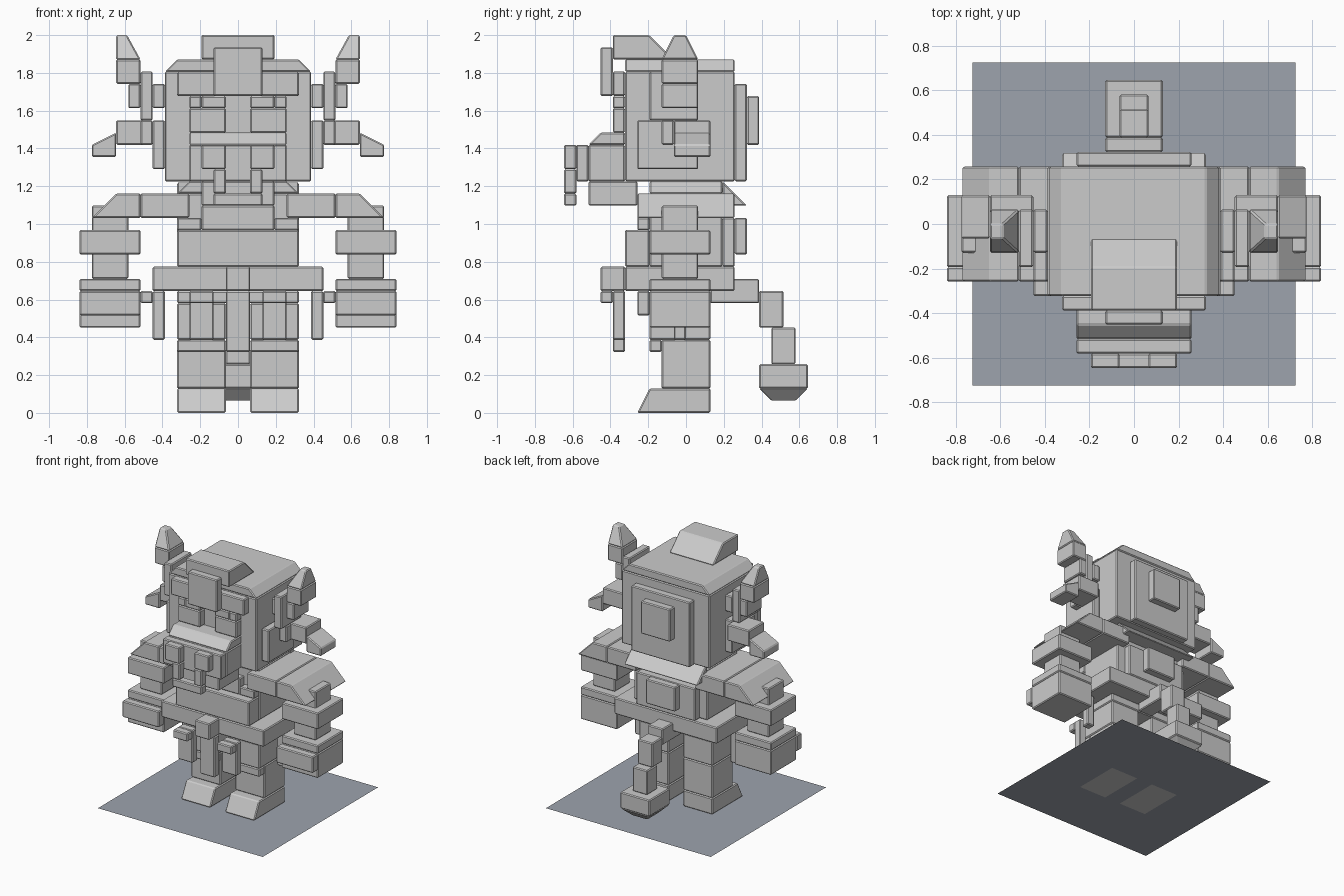
import bpy, bmesh

if "Cube" in bpy.data.objects:
    bpy.data.objects.remove(bpy.data.objects["Cube"])

U = 2 / 31  # one block of the modelling grid


def material(name, rgb):
    m = bpy.data.materials.new(name)
    m.diffuse_color = (*rgb, 1)
    m.use_nodes = True
    m.node_tree.nodes["Principled BSDF"].inputs["Base Color"].default_value = m.diffuse_color
    return m


GREY = material("clay_grey", (0.60, 0.60, 0.60))
SLATE = material("slate_blue_grey", (0.34, 0.37, 0.42))


def finish(name, bm, mat, bevel=0.007):
    bmesh.ops.recalc_face_normals(bm, faces=bm.faces)
    me = bpy.data.meshes.new(name)
    bm.to_mesh(me)
    bm.free()
    me.materials.append(mat)
    ob = bpy.data.objects.new(name, me)
    bpy.context.collection.objects.link(ob)
    if bevel:
        mod = ob.modifiers.new("edge_bevel", 'BEVEL')
        mod.width, mod.segments = bevel, 1
    return ob


def block(name, x, y, z, top_x=None, top_y=None):
    """Box in grid units; top_x / top_y give a narrower top."""
    tx, ty = top_x or x, top_y or y
    bm = bmesh.new()
    rings = []
    for (a, b), (c, d), h in ((x, y, z[0]), (tx, ty, z[1])):
        rings.append([bm.verts.new((px * U, py * U, h * U))
                      for px, py in ((a, c), (b, c), (b, d), (a, d))])
    bm.faces.new(rings[0][::-1])
    bm.faces.new(rings[1])
    for i in range(4):
        j = (i + 1) % 4
        bm.faces.new((rings[0][i], rings[0][j], rings[1][j], rings[1][i]))
    return finish(name, bm, GREY)


def prism(name, pts, span, axis):
    """Profile of (x or y, z) points extruded along the other axis."""
    bm = bmesh.new()
    ends = []
    for s in span:
        ends.append([bm.verts.new((s * U, p * U, h * U) if axis == 'X'
                                  else (p * U, s * U, h * U)) for p, h in pts])
    bm.faces.new(ends[0])
    bm.faces.new(ends[1][::-1])
    n = len(pts)
    for i in range(n):
        j = (i + 1) % n
        bm.faces.new((ends[0][i], ends[0][j], ends[1][j], ends[1][i]))
    return finish(name, bm, GREY)


def flip(r, s):
    return tuple(sorted((r[0] * s, r[1] * s)))


def pair(name, x, y, z, top_x=None, top_y=None):
    for side, s in (("left", -1), ("right", 1)):
        block(f"{side}_{name}", flip(x, s), y, z,
              flip(top_x, s) if top_x else None, top_y)


def pair_prism(name, pts, span, axis):
    for side, s in (("left", -1), ("right", 1)):
        if axis == 'X':
            prism(f"{side}_{name}", pts, flip(span, s), axis)
        else:
            prism(f"{side}_{name}", [(p * s, h) for p, h in pts], span, axis)


# ground plate
bm = bmesh.new()
bmesh.ops.create_grid(bm, x_segments=1, y_segments=1, size=0.725)
finish("ground_plate", bm, SLATE, 0)

# head
block("head", (-6, 6), (-5, 4), (19, 28))
block("head_roof", (-6, 6), (-5, 4), (28, 29), top_x=(-5, 5))
block("head_back_plate", (-4, 4), (4, 5), (19, 27))
block("head_back_pad", (-2, 2), (5, 6), (22, 26))
prism("hair_tuft", [(-6, 29), (-6, 31), (-3, 31), (-1, 29)], (-3, 3), 'X')
block("forehead_band", (-5, 5), (-6, -5), (26, 28))
block("forehead_plate", (-2, 2), (-7, -6), (26, 30))
pair("eyebrow_outer", (3, 4), (-6, -5), (25, 26))
pair("eyebrow_inner", (1, 3), (-6, -5), (25, 26))
pair("eye", (1, 4), (-6, -5), (23, 25))

# snout, jaw and nose ring
prism("snout_bridge", [(-8, 22), (-7, 23), (-5, 23), (-5, 22)], (-4, 4), 'X')
block("snout", (-4, 4), (-8, -5), (19, 22))
block("muzzle_plate", (-4, 4), (-9, -8), (19, 22))
pair("nostril", (1, 3), (-10, -9), (20, 22))
pair("ring_post", (1, 2), (-10, -9), (18, 20))
block("ring_bar", (-2, 2), (-10, -9), (17, 18))
block("jaw", (-3, 3), (-8, -4), (17, 19))

# horns and ears
pair("horn_root", (6, 7), (-2, 1), (25, 27))
pair("horn_collar", (7, 8), (-3, 1), (24, 28))
pair("horn_elbow", (8, 9), (-2, 1), (25, 27))
pair("horn", (8, 10), (-2, 1), (27, 29))
pair("horn_tip", (8, 10), (-2, 1), (29, 31), (9.1, 10), (-1, 0))
pair("cheek_plate", (6, 7), (-4, 1), (20, 24))
pair("ear", (7, 10), (-1, 2), (22, 24))
pair("ear_front", (7, 8), (-2, -1), (22, 24))
pair_prism("ear_tip", [(10, 21), (10, 23), (12, 22), (12, 21)], (-1, 2), 'Y')

# torso
block("neck", (-5, 5), (-3, 3), (18, 19), top_x=(-4, 4))
prism("back_collar_flap", [(3, 17), (3, 19), (5, 17)], (-5, 5), 'X')
block("torso", (-5, 5), (-3, 3), (12, 18))
block("chest_plate", (-3, 3), (-4, -3), (15, 17))
pair("chest_side", (3, 5), (-4, -3), (15, 16))
block("belly", (-5, 5), (-5, -3), (12, 15))
block("back_plate", (-4, 4), (3, 4), (12, 16))
block("back_pad", (-2, 2), (4, 5), (13, 16))

# arms
pair("shoulder", (4, 8), (-4, 4), (16, 18))
pair_prism("shoulder_guard", [(8, 16), (8, 18), (10, 18), (12, 16)], (-4, 4), 'Y')
pair("arm", (9, 12), (-2, 1), (11, 17))
pair("bracer", (8, 13), (-3, 2), (13, 15))
pair("wrist", (8, 13), (-3, 2), (10, 11))
pair("hand", (8, 13), (-3, 2), (7, 10))
pair("knuckles", (8, 13), (-4, -3), (8, 10))

# belt and hanging cloth
block("belt", (-7, 7), (-5, 4), (10, 12))
block("buckle", (-1, 1), (-7, -5), (10, 12))
block("centre_cloth", (-1, 1), (-6, -5), (5, 10))
pair("front_cloth", (2, 4), (-6, -5), (6, 10))
pair("front_knot", (2, 4), (-7, -6), (9, 10))
pair("hip_strap", (6, 7), (-1, 0), (6, 10))
pair("hip_knot", (7, 8), (-1, 0), (9, 10))

# legs
block("pelvis", (-5, 5), (-3, 2), (9, 10))
pair("thigh", (1, 5), (-3, 2), (6, 9))
pair("knee", (1, 5), (-3, -2), (5, 6))
pair("shin", (1, 5), (-2, 2), (2, 6))
pair("foot", (1, 5), (-4, 2), (0, 2), top_y=(-3, 2))

# tail
block("tail_root", (-1, 1), (2, 6), (9, 11))
block("tail_bend", (-1, 1), (6, 8), (7, 10))
block("tail_drop", (-1, 1), (7, 9), (4, 7))
block("tail_club", (-2, 2), (6, 10), (2, 4))
block("tail_club_base", (-1, 1), (7, 9), (1, 2), top_x=(-2, 2), top_y=(6, 10))
